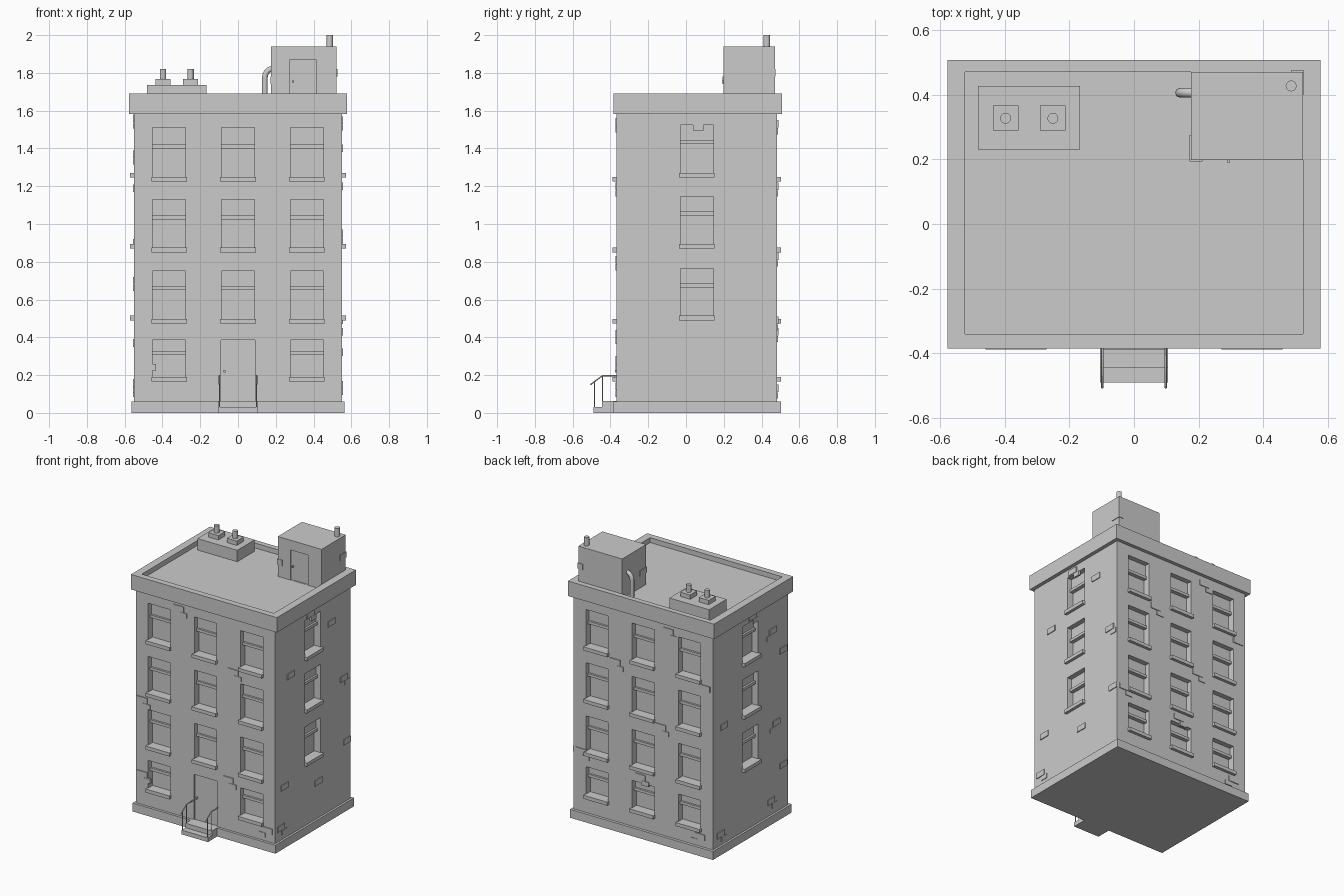
import bpy, bmesh, math
from mathutils import Matrix, Vector

if "Cube" in bpy.data.objects:
    bpy.data.objects.remove(bpy.data.objects["Cube"])

CY = 0.058                     # wall centre in y
HX, HY = 0.55, 0.425           # wall half sizes


def add_box(bm, lo, hi, mat=Matrix()):
    lo, hi = Vector(lo), Vector(hi)
    m = mat @ Matrix.Translation((lo + hi) / 2) @ Matrix.Diagonal((*(hi - lo), 1))
    bmesh.ops.create_cube(bm, size=1, matrix=m)


def finish(bm, name):
    me = bpy.data.meshes.new(name)
    bm.to_mesh(me)
    bm.free()
    ob = bpy.data.objects.new(name, me)
    bpy.context.collection.objects.link(ob)
    return ob


def boxes(name, *pairs):
    bm = bmesh.new()
    for lo, hi in pairs:
        add_box(bm, lo, hi)
    return finish(bm, name)


def cylinder(name, x, y, z0, z1, r=0.017):
    bm = bmesh.new()
    bmesh.ops.create_cone(bm, cap_ends=True, segments=12, radius1=r, radius2=r, depth=z1 - z0,
                          matrix=Matrix.Translation((x, y, (z0 + z1) / 2)))
    return finish(bm, name)


def tube(name, pts, r, res=2):
    cu = bpy.data.curves.new(name, 'CURVE')
    cu.dimensions = '3D'
    cu.bevel_depth, cu.bevel_resolution, cu.use_fill_caps = r, res, True
    sp = cu.splines.new('POLY')
    sp.points.add(len(pts) - 1)
    for p, co in zip(sp.points, pts):
        p.co = (*co, 1)
    ob = bpy.data.objects.new(name, cu)
    bpy.context.collection.objects.link(ob)
    return ob


def cut(target, cutter):
    mod = target.modifiers.new("openings", 'BOOLEAN')
    mod.operation, mod.solver, mod.object = 'DIFFERENCE', 'EXACT', cutter
    bpy.context.view_layer.objects.active = target
    bpy.ops.object.modifier_apply(modifier=mod.name)
    bpy.data.objects.remove(cutter)


# wall frames: local x along the wall, local y inward, z up
def wall(angle, half):
    return (Matrix.Translation((0, CY, 0)) @ Matrix.Rotation(math.radians(angle), 4, 'Z')
            @ Matrix.Translation((0, -half, 0)))


FRONT, RIGHT, BACK, LEFT = wall(0, HY), wall(90, HX), wall(180, HY), wall(-90, HX)

# main masses
walls = boxes("walls", ((-HX, CY - HY, 0.05), (HX, CY + HY, 1.6)))
boxes("plinth", ((-0.565, -0.385, 0), (0.565, 0.503, 0.06)))
cornice = boxes("cornice_parapet", ((-0.577, -0.385, 1.583), (0.577, 0.508, 1.69)))
cut(cornice, boxes("roof_recess", ((-0.522, -0.341, 1.655), (0.522, 0.47, 1.8))))

# windows: (wall, centre, sill top, head, sash drop)
front_rows = [(1.25, 1.51, 0.09), (0.875, 1.13, 0.085), (0.497, 0.75, 0.08), (0.19, 0.387, 0.06)]
side_rows = [(1.27, 1.525, 0.08), (0.895, 1.145, 0.08), (0.515, 0.765, 0.08)]
windows = [(w, u, *row) for w in (FRONT, BACK) for u in (-0.365, 0, 0.365) for row in front_rows
           if not (w is FRONT and u == 0 and row[0] < 0.3)]
windows += [(w, 0, *row) for w in (LEFT, RIGHT) for row in side_rows]

holes, sills, sashes = bmesh.new(), bmesh.new(), bmesh.new()
for w, u, z0, z1, drop in windows:
    a, b = u - 0.088, u + 0.088
    add_box(holes, (a, -0.05, z0), (b, 0.05, z1), w)
    add_box(sills, (a - 0.006, -0.021, z0 - 0.025), (b + 0.006, 0.03, z0), w)
    add_box(sashes, (a, 0.036, z1 - drop), (b, 0.06, z1), w)
    add_box(sashes, (a, 0.022, z1 - drop - 0.02), (b, 0.06, z1 - drop), w)
add_box(holes, (-0.09, -0.05, 0.06), (0.09, 0.008, 0.385), FRONT)   # door recess
cut(walls, finish(holes, "window_holes"))
finish(sills, "window_sills")
finish(sashes, "window_sashes")

# raised bricks: u along each wall, height, direction of the stepped second brick
bricks = [
    (FRONT, [(-0.21, 1.54, 1), (0.22, 1.2, 1), (-0.50, 0.81, 1), (-0.50, 0.28, 1),
             (0.18, 0.42, 1), (0.49, 0.14, -1)]),
    (RIGHT, [(-0.03, 1.55, 1), (0.21, 1.40, 0), (-0.25, 1.2, 0), (0.35, 0.95, 1),
             (0.385, 0.49, 0), (-0.32, 0.43, 0), (0.06, 0.32, 0), (-0.36, 0.15, 1)]),
    (BACK, [(0.2, 1.53, 1), (-0.22, 1.2, 1), (0.14, 0.83, 1), (0.49, 1.2, 0),
            (-0.49, 0.49, 1), (-0.02, 0.43, 1), (0.45, 0.13, -1)]),
    (LEFT, [(0.02, 1.56, 1), (0.25, 1.37, -1), (0.37, 1.19, 0), (0.29, 0.7, -1),
            (-0.3, 0.9, 0), (0.37, 0.37, 0), (0.23, 0.16, 1), (-0.34, 0.14, 1)])]
bm = bmesh.new()
for w, spots in bricks:
    for u, z, step in spots:
        add_box(bm, (u - 0.04, -0.006, z - 0.02), (u + 0.04, 0.01, z + 0.02), w)
        if step:
            v = u + step * 0.04
            add_box(bm, (v - 0.03, -0.005, z - 0.055), (v + 0.025, 0.01, z - 0.022), w)
finish(bm, "raised_bricks")

# entrance: knob, steps and handrails
boxes("door_knob", ((-0.078, -0.376, 0.215), (-0.066, -0.355, 0.227)))
boxes("entrance_steps", ((-0.105, -0.445, 0), (0.105, -0.36, 0.062)),
      ((-0.105, -0.49, 0), (0.105, -0.44, 0.03)))
for s in (-1, 1):
    x = s * 0.098
    tube("handrail", [(x, -0.506, 0.15), (x, -0.442, 0.197), (x, -0.362, 0.197)], 0.004, 1)
    tube("rail_post_low", [(x, -0.485, 0.02), (x, -0.485, 0.165)], 0.0035, 1)
    tube("rail_post_high", [(x, -0.442, 0.05), (x, -0.442, 0.197)], 0.0035, 1)

# stair hut on the roof with door, corner bricks and pipes
hut = boxes("stair_hut", ((0.176, 0.198, 1.64), (0.522, 0.47, 1.94)))
cut(hut, boxes("hut_door_recess", ((0.276, 0.1, 1.656), (0.413, 0.206, 1.87))))
boxes("hut_door_knob", ((0.287, 0.19, 1.75), (0.297, 0.21, 1.76)))
boxes("hut_bricks", ((0.485, 0.40, 1.78), (0.526, 0.474, 1.82)),
      ((0.172, 0.194, 1.74), (0.212, 0.275, 1.78)))
cylinder("hut_vent_pipe", 0.486, 0.427, 1.93, 2.0)
bend = [(0.192 - 0.05 * math.cos(t), 0.406, 1.775 + 0.05 * math.sin(t))
        for t in [math.radians(18 * i) for i in range(6)]]
tube("bent_pipe", [(0.142, 0.406, 1.65)] + bend, 0.015, 2)

# chimney block with two flues
boxes("chimney_block", ((-0.482, 0.23, 1.64), (-0.167, 0.427, 1.737)))
for x in (-0.397, -0.251):
    boxes("flue_base", ((x - 0.039, 0.289, 1.73), (x + 0.039, 0.367, 1.768)))
    cylinder("flue_pipe", x, 0.327, 1.76, 1.82)
